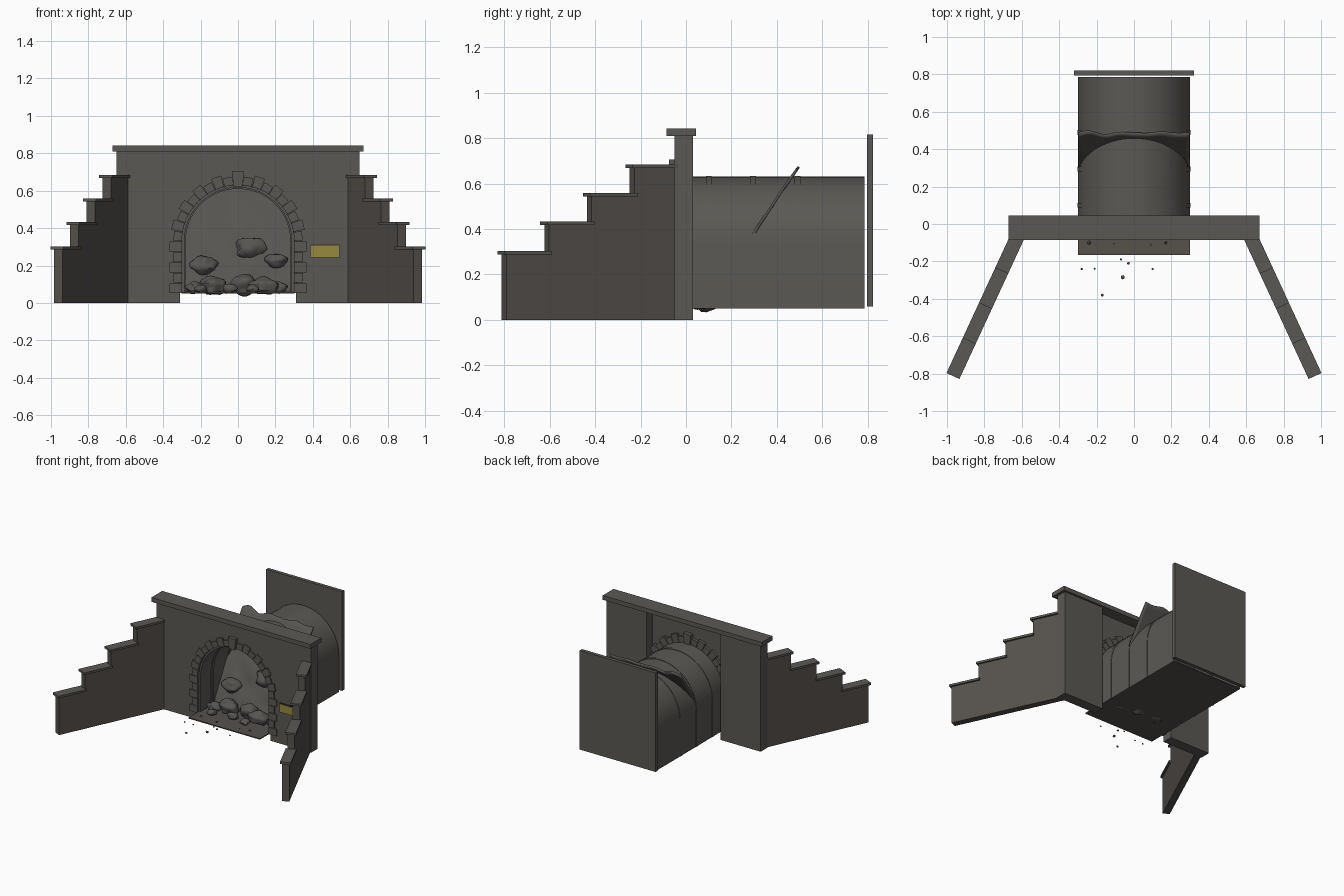
import bpy, bmesh, math, random
from mathutils import Vector, noise

random.seed(4)
if "Cube" in bpy.data.objects:
    bpy.data.objects.remove(bpy.data.objects["Cube"])


def material(name, r, g, b):
    m = bpy.data.materials.new(name)
    m.use_nodes = True
    m.diffuse_color = (r, g, b, 1)
    bsdf = m.node_tree.nodes["Principled BSDF"]
    bsdf.inputs["Base Color"].default_value = (r, g, b, 1)
    bsdf.inputs["Roughness"].default_value = 0.9
    return m


STONE = material("grey stone", 0.105, 0.099, 0.088)
WARM = material("warm grey stone", 0.092, 0.083, 0.073)
ROCK = material("rubble grey", 0.095, 0.09, 0.083)
BRASS = material("dull brass", 0.31, 0.25, 0.045)
DARK = material("dark edging", 0.03, 0.028, 0.022)


def finish(name, bm, mat, smooth=None):
    bmesh.ops.recalc_face_normals(bm, faces=bm.faces)
    me = bpy.data.meshes.new(name)
    bm.to_mesh(me)
    bm.free()
    me.materials.append(mat)
    if smooth:
        me.shade_smooth()
        me.set_sharp_from_angle(angle=math.radians(smooth))
    ob = bpy.data.objects.new(name, me)
    bpy.context.collection.objects.link(ob)
    return ob


def box(name, lo, hi, mat):
    """Box between two opposite corners."""
    bm = bmesh.new()
    bmesh.ops.create_cube(bm, size=1)
    for v in bm.verts:
        v.co = [l + (c + 0.5) * (h - l) for l, h, c in zip(lo, hi, v.co)]
    return finish(name, bm, mat)


def strip(name, outer, inner, y0, y1, mat, smooth=None):
    """Solid band between two matching x-z outlines."""
    bm = bmesh.new()
    rows = [[bm.verts.new((x, y, z)) for x, z in pts]
            for y, pts in ((y0, outer), (y1, outer), (y1, inner), (y0, inner))]
    for k in range(4):
        a, b = rows[k], rows[(k + 1) % 4]
        for i in range(len(a) - 1):
            bm.faces.new((a[i], a[i + 1], b[i + 1], b[i]))
    for i in (0, -1):
        bm.faces.new([r[i] for r in rows])
    return finish(name, bm, mat, smooth)


SPRING, FLOOR = 0.33, 0.05


def arch(r, legs=True, n=32):
    """Round-topped outline, optionally with straight legs to the floor."""
    pts = [(r * math.cos(math.pi * i / n), SPRING + r * math.sin(math.pi * i / n))
           for i in range(n + 1)]
    return [(r, FLOOR)] + pts + [(-r, FLOOR)] if legs else pts


# Portal wall: two thick piers, a thin face above the arch, and a coping
opening = arch(0.31, legs=False)
strip("portal_face", [(x, 0.81) for x, z in opening], opening, -0.05, -0.04, STONE)
box("portal_coping", (-0.67, -0.085, 0.81), (0.67, 0.045, 0.843), STONE)
for side, s in (("left", 1), ("right", -1)):
    xs = sorted((0.31 * s, 0.65 * s))
    box(side + "_pier", (xs[0], -0.05, 0), (xs[1], 0.03, 0.81), STONE)

# Stepped wing walls, splayed outwards
ANGLE = math.atan2(0.347, 0.75)
STEP = 0.2066
for side, s in (("left", 1), ("right", -1)):
    for i, top in enumerate((0.668, 0.543, 0.417, 0.287)):
        back = 0.02 if i == 0 else 0
        parts = (
            box(f"{side}_wing_block_{i + 1}", (-0.025, -STEP * (i + 1), 0),
                (0.025, -STEP * i + back, top), WARM),
            box(f"{side}_wing_coping_{i + 1}", (-0.038, -STEP * (i + 1) - 0.014, top),
                (0.038, -STEP * i + 0.008, top + 0.016), STONE))
        for ob in parts:
            ob.location = (0.615 * s, -0.05, 0)
            ob.rotation_euler.z = ANGLE * s

# Arch stones of alternating depth, keystone and jamb blocks
COUNT = 19
for i in range(COUNT):
    if i == COUNT // 2:
        continue
    r = 0.362 if i % 2 else 0.345
    a0, a1 = (math.pi * (i + k) / COUNT for k in (0.03, 0.97))
    ring = [[(q * math.cos(a), SPRING + q * math.sin(a))
             for a in (a0, (a0 + a1) / 2, a1)] for q in (r, 0.3)]
    strip(f"arch_stone_{i + 1}", ring[0], ring[1], -0.06, -0.02, STONE)
strip("keystone", [(0.033, 0.706), (-0.033, 0.706)], [(0.024, 0.622), (-0.024, 0.622)],
      -0.075, -0.01, STONE)
for side, s in (("left", 1), ("right", -1)):
    for i in range(5):
        z = FLOOR + 0.056 * i
        xs = sorted((0.3 * s, (0.345 if i % 2 else 0.365) * s))
        box(f"{side}_jamb_stone_{i + 1}", (xs[0], -0.06, z + 0.002),
            (xs[1], -0.02, z + 0.054), STONE)

# Tunnel barrel, ribs, floor and closing slab
strip("tunnel_barrel", arch(0.3), arch(0.287), -0.04, 0.785, STONE, 30)
for i, y in enumerate((0.1, 0.295, 0.49)):
    strip(f"tunnel_rib_{i + 1}", arch(0.303), arch(0.28), y - 0.013, y + 0.013, STONE, 30)
box("tunnel_floor", (-0.3, -0.165, 0.05), (0.3, 0.785, 0.058), WARM)
box("back_slab", (-0.32, 0.795, 0.06), (0.32, 0.822, 0.815), STONE)

# Collapsed slope that blocks the tunnel and breaks out of its crown
bm = bmesh.new()
bmesh.ops.create_grid(bm, x_segments=28, y_segments=28, size=1)
for v in bm.verts:
    u, t = v.co.x, (v.co.y + 1) / 2
    n = noise.noise(Vector((u * 3, t * 5, 2)))
    v.co = (u * 0.298, 0.13 + 0.36 * t + 0.018 * n - 0.02 * math.sin(t * math.pi),
            0.055 + 0.6 * t + 0.025 * n * t)
slope = finish("collapsed_slope", bm, ROCK, 60)
thick = slope.modifiers.new("thickness", "SOLIDIFY")
thick.thickness = 0.012


def rock(name, centre, size, seed, detail=3):
    bm = bmesh.new()
    bmesh.ops.create_icosphere(bm, subdivisions=detail, radius=1)
    for v in bm.verts:
        d = v.co.normalized()
        k = 1 + 0.35 * noise.noise(d * 1.4 + Vector((seed * 7.3, seed, 0)))
        v.co = Vector(centre) + Vector([c * k * w for c, w in zip(d, size)])
    finish(name, bm, ROCK, 40)


# Boulders: three on the slope, the rest along the floor
for i, (x, z, w, h) in enumerate(((-0.18, 0.2, 0.07, 0.048), (0.065, 0.29, 0.078, 0.058),
                                  (0.205, 0.225, 0.06, 0.04))):
    rock(f"slope_boulder_{i + 1}", (x, 0.1 + (z - 0.05) * 0.6, z), (w, 0.055, h), i + 1)
for i, (x, y, w, h) in enumerate(((-0.23, 0.05, 0.05, 0.03), (-0.13, 0.08, 0.07, 0.05),
                                  (0.03, 0.09, 0.065, 0.06), (0.14, 0.06, 0.075, 0.045),
                                  (0.22, 0.08, 0.045, 0.03), (-0.04, 0.0, 0.04, 0.025),
                                  (0.08, -0.03, 0.035, 0.022), (-0.2, -0.03, 0.035, 0.02))):
    rock(f"floor_boulder_{i + 1}", (x, y, FLOOR + 0.012 + h * 0.6), (w, w * 0.8, h), i + 5)

# Pebbles scattered on the floor lip and in front of it
for i, (x, y) in enumerate(((-0.28, -0.24), (-0.21, -0.24), (-0.17, -0.38), (0.1, -0.24),
                            (-0.07, -0.19), (-0.03, -0.21), (-0.06, -0.285),
                            (-0.24, -0.1), (-0.1, -0.11), (0.09, -0.11), (0.17, -0.1))):
    r = random.uniform(0.006, 0.012)
    rock(f"pebble_{i + 1}", (x, y, 0.058), (r, r, r * 0.8), i + 20, 1)

# Name plate, left blank
box("plate_backing", (0.388, -0.055, 0.242), (0.542, -0.049, 0.313), DARK)
box("plate", (0.391, -0.059, 0.245), (0.539, -0.053, 0.306), BRASS)
